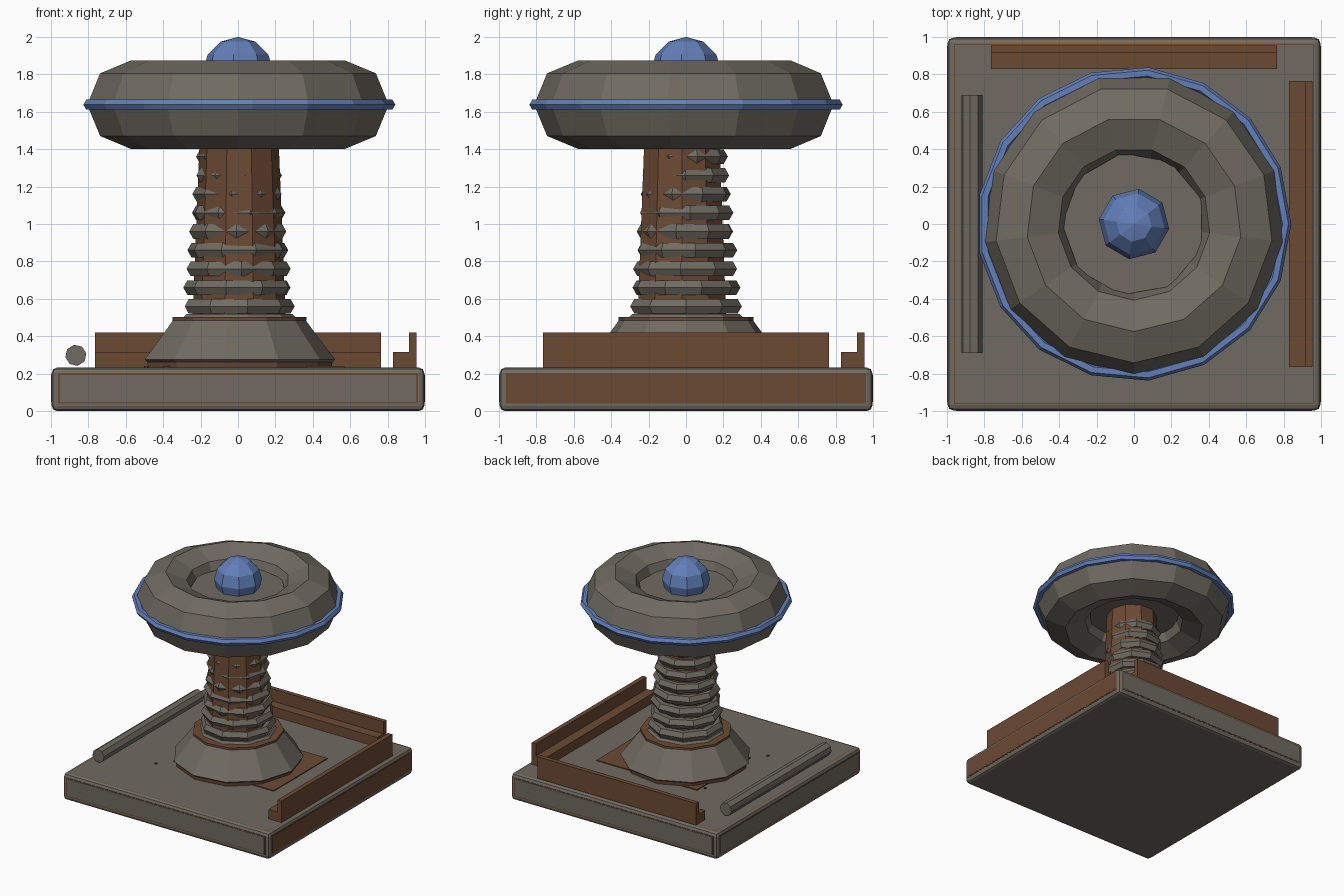
import bpy, bmesh, math
from math import cos, sin, pi, radians

if "Cube" in bpy.data.objects:
    bpy.data.objects.remove(bpy.data.objects["Cube"])


def material(name, rgb):
    m = bpy.data.materials.new(name)
    m.diffuse_color = (*rgb, 1)
    m.use_nodes = True
    m.node_tree.nodes["Principled BSDF"].inputs["Base Color"].default_value = m.diffuse_color
    return m


GREY = material("warm grey metal", (0.162, 0.147, 0.122))
BROWN = material("bronze brown", (0.150, 0.068, 0.034))
BLUE = material("glow blue", (0.125, 0.215, 0.49))


def finish(bm, name, *mats):
    bmesh.ops.remove_doubles(bm, verts=bm.verts, dist=1e-5)
    bmesh.ops.recalc_face_normals(bm, faces=bm.faces)
    me = bpy.data.meshes.new(name)
    bm.to_mesh(me)
    bm.free()
    for m in mats:
        me.materials.append(m)
    ob = bpy.data.objects.new(name, me)
    bpy.context.collection.objects.link(ob)
    return ob


def lathe(name, profile, n, mat, phase=0, closed=False, loc=(0, 0, 0)):
    """Revolve (radius, z) points round z with n flat sides."""
    bm = bmesh.new()
    rings = [[bm.verts.new((r * cos(phase + 2 * pi * i / n), r * sin(phase + 2 * pi * i / n), z))
              for i in range(n)] for r, z in profile]
    pairs = list(zip(rings, rings[1:])) + ([(rings[-1], rings[0])] if closed else [])
    for a, b in pairs:
        for i in range(n):
            j = (i + 1) % n
            bm.faces.new((a[i], a[j], b[j], b[i]))
    if not closed:
        for end, (r, z) in ((rings[0], profile[0]), (rings[-1], profile[-1])):
            if r > 0:
                bm.faces.new(end)
    ob = finish(bm, name, mat)
    ob.location = loc
    return ob


def torus(name, R, r, z, n, m, mat, phase=0):
    prof = [(R + r * cos(2 * pi * k / m), z + r * sin(2 * pi * k / m)) for k in range(m)]
    return lathe(name, prof, n, mat, phase, True)


def box(name, lo, hi, mat, bevel=0.0):
    bm = bmesh.new()
    bmesh.ops.create_cube(bm, size=1)
    for v in bm.verts:
        v.co = [l + (c + 0.5) * (h - l) for c, l, h in zip(v.co, lo, hi)]
    if bevel:
        bmesh.ops.bevel(bm, geom=bm.edges[:], offset=bevel, segments=1, affect='EDGES')
    return finish(bm, name, mat)


def rail(name, angle):
    """L-shaped rail along the +y edge, turned about z."""
    prof = [(0.83, 0.225), (0.955, 0.225), (0.955, 0.42), (0.915, 0.42), (0.915, 0.315), (0.83, 0.315)]
    bm = bmesh.new()
    a, b = ([bm.verts.new((x, y, z)) for y, z in prof] for x in (-0.765, 0.765))
    bm.faces.new(a)
    bm.faces.new(b)
    for i in range(6):
        j = (i + 1) % 6
        bm.faces.new((a[i], a[j], b[j], b[i]))
    finish(bm, name, BROWN).rotation_euler.z = angle


# base slab: bevelled, with a thin brown line inset in the top
slab = bmesh.new()
bmesh.ops.create_cube(slab, size=1)
for v in slab.verts:
    v.co = (v.co.x * 1.992, v.co.y * 1.992, (v.co.z + 0.5) * 0.232)
bmesh.ops.bevel(slab, geom=slab.edges[:], offset=0.028, segments=2, profile=0.5, affect='EDGES')
top = [max(slab.faces, key=lambda f: f.calc_center_median().z)]
bmesh.ops.inset_region(slab, faces=top, thickness=0.008)
edge = bmesh.ops.inset_region(slab, faces=top, thickness=0.008)
for f in edge['faces']:
    f.material_index = 1
finish(slab, "base_slab", GREY, BROWN)

# side panels: brown outline plate with a face plate, brown all over on the right
for k, side in enumerate(("front", "right", "back", "left")):
    for part, w, z0, z1, d, mat in (("outline", 0.962, 0.04, 0.203, 0.998, BROWN),
                                    ("panel", 0.953, 0.049, 0.194, 1.0,
                                     BROWN if side == "right" else GREY)):
        p = box(f"{side}_{part}", (-w, -d, z0), (w, -0.99, z1), mat)
        p.rotation_euler.z = k * pi / 2

# rails on the back and right edges, pipe on the left
rail("back_rail", 0)
rail("right_rail", -pi / 2)
pipe = lathe("left_pipe", [(0.057, -0.69), (0.057, 0.69)], 8, GREY, radians(10), loc=(-0.867, 0, 0.298))
pipe.rotation_euler.x = pi / 2

# floor plate and small bolts
box("floor_plate", (-0.4, -0.32, 0.22), (0.57, 0.42, 0.24), BROWN)
for x, y in ((-0.49, -0.43), (-0.43, 0.35)):
    lathe("floor_bolt", [(0.012, 0.22), (0.012, 0.24)], 6, BROWN, loc=(x, y, 0))

# conical foot
lathe("foot_skirt", [(0.50, 0.225), (0.505, 0.262)], 11, BROWN)
lathe("foot_cone", [(0.49, 0.25), (0.52, 0.275), (0.41, 0.42), (0.36, 0.488)], 11, GREY)
lathe("foot_cap", [(0.365, 0.485), (0.365, 0.503)], 11, BROWN)
lathe("foot_collar", [(0.31, 0.5), (0.29, 0.52)], 9, GREY)

# column core with nine coil rings
lathe("column_core", [(0.25, 0.48), (0.205, 1.6)], 10, BROWN, loc=(0.006, -0.022, 0))
for i in range(9):
    t = i / 8
    torus(f"coil_ring_{i + 1}", 0.258 - 0.078 * t, 0.045, 0.56 + 0.1 * i, 9, 6, GREY, i * radians(17))

# head: big ring, hub, blue band and dome
torus("head_ring", 0.575, 0.237, 1.638, 13, 8, GREY, -pi / 2)
lathe("head_hub", [(0.385, 1.54), (0.385, 1.74)], 9, GREY, radians(20))
torus("blue_band", 0.81, 0.031, 1.638, 17, 6, BLUE)
lathe("blue_dome", [(0.19 * sin(k * pi / 6), 1.81 + 0.19 * cos(k * pi / 6)) for k in range(5)],
      8, BLUE, radians(-8))
